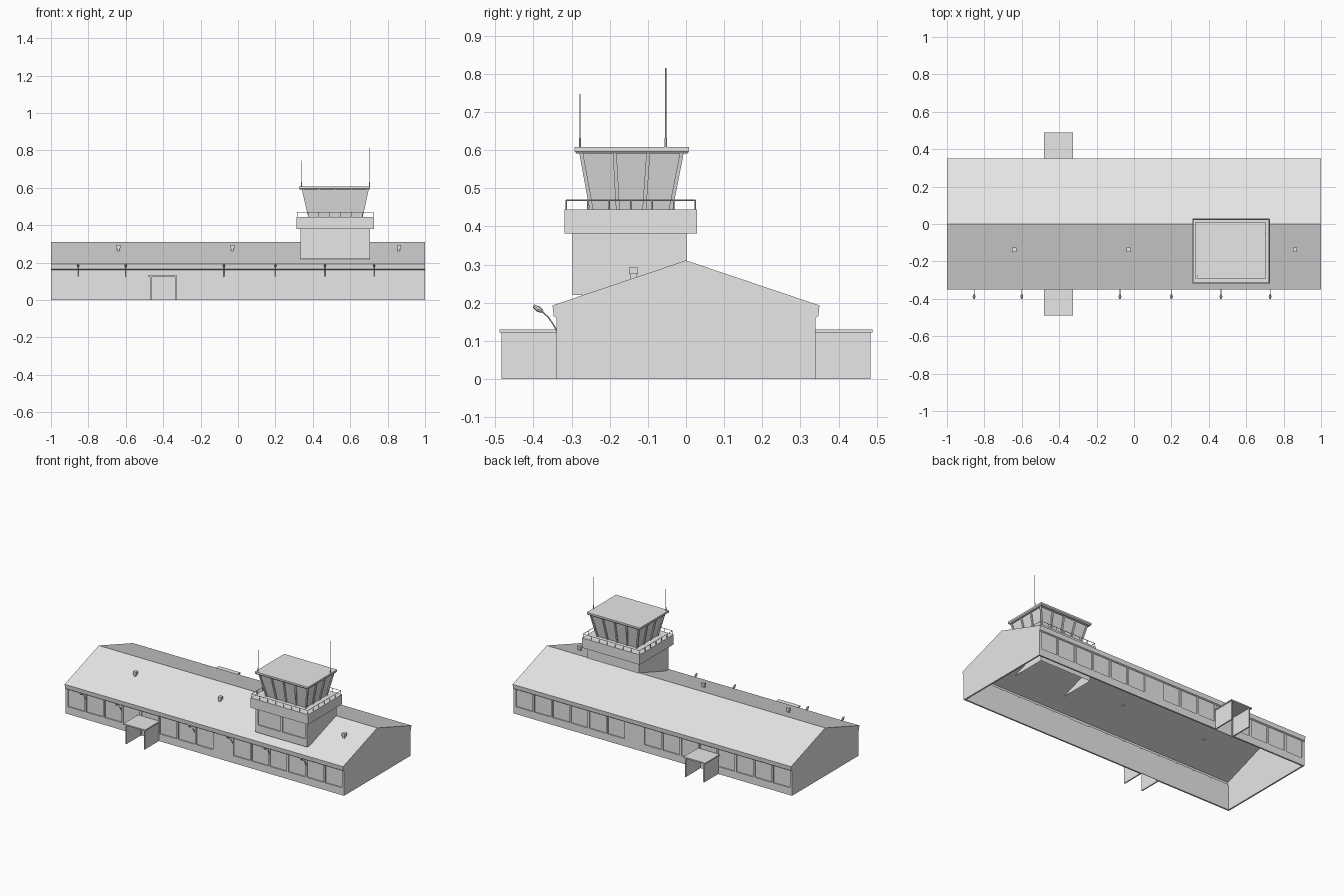
import bpy, bmesh
from mathutils import Vector

cube = bpy.data.objects.get("Cube")
if cube:
    bpy.data.objects.remove(cube, do_unlink=True)

grey = bpy.data.materials.new("light_grey")
grey.use_nodes = True
grey.diffuse_color = (0.8, 0.8, 0.8, 1)
grey.node_tree.nodes["Principled BSDF"].inputs["Base Color"].default_value = (0.8, 0.8, 0.8, 1)


def finish(name, bm):
    bmesh.ops.recalc_face_normals(bm, faces=bm.faces)
    mesh = bpy.data.meshes.new(name)
    bm.to_mesh(mesh)
    bm.free()
    mesh.materials.append(grey)
    obj = bpy.data.objects.new(name, mesh)
    bpy.context.collection.objects.link(obj)
    return obj


def add_frustum(bm, low, high, z0, z1, open_bottom=False):
    """Four-sided solid between two rectangles (x0, x1, y0, y1)."""
    rings = []
    for (x0, x1, y0, y1), z in ((low, z0), (high, z1)):
        rings.append([bm.verts.new((x, y, z)) for x, y in ((x0, y0), (x1, y0), (x1, y1), (x0, y1))])
    a, b = rings
    bm.faces.new(b)
    if not open_bottom:
        bm.faces.new(a[::-1])
    for i in range(4):
        j = (i + 1) % 4
        bm.faces.new((a[i], a[j], b[j], b[i]))


def add_box(bm, x0, x1, y0, y1, z0, z1):
    y0, y1 = sorted((y0, y1))
    add_frustum(bm, (x0, x1, y0, y1), (x0, x1, y0, y1), z0, z1)


def add_rod(bm, p, q, r0, r1=None, sides=6):
    """Straight round bar from p to q."""
    p, q = Vector(p), Vector(q)
    turn = (q - p).to_track_quat('Z', 'Y').to_matrix().to_4x4()
    turn.translation = (p + q) / 2
    bmesh.ops.create_cone(bm, cap_ends=True, segments=sides, radius1=r0,
                          radius2=r0 if r1 is None else r1, depth=(q - p).length, matrix=turn)


def add_extrusion(bm, profile, x0, x1):
    """Extrude a (y, z) profile along x."""
    face = bm.faces.new([bm.verts.new((x0, y, z)) for y, z in profile])
    out = bmesh.ops.extrude_face_region(bm, geom=[face])
    bmesh.ops.translate(bm, vec=(x1 - x0, 0, 0),
                        verts=[v for v in out["geom"] if isinstance(v, bmesh.types.BMVert)])


# Hollow pitched roof with deep eaves, closed by two gable walls
right = [(0.35, 0.193), (0.347, 0.165), (0.34, 0.16), (0.335, 0.185)]
left = [(-y, z) for y, z in reversed(right)]
bm = bmesh.new()
add_extrusion(bm, [(0, 0.311)] + right + [(0, 0.303)] + left, -0.999, 0.999)
finish("roof", bm)

gable = [(0, 0.311), (0.35, 0.193), (0.347, 0.165), (0.34, 0.16), (0.34, 0)]
gable += [(-y, z) for y, z in reversed(gable[1:])]
for name, x in (("left_gable", 0.99), ("right_gable", -1)):
    bm = bmesh.new()
    add_extrusion(bm, gable, x, x + 0.01)
    finish(name, bm)

# Long walls: bays of recessed windows, one door bay and one solid bay
BAYS, BAY, START = 15, 0.132, -0.99
DOOR, SOLID = 4, 8
for side, word in ((-1, "front"), (1, "back")):
    frame, panes, porch = bmesh.new(), bmesh.new(), bmesh.new()
    outer, inner = side * 0.34, side * 0.33
    for i in range(BAYS + 1):
        x = START + i * BAY
        add_box(frame, x - 0.006, x + 0.006, outer, inner, 0, 0.165)
    for i in range(BAYS):
        x0 = START + i * BAY + 0.006
        x1 = x0 + BAY - 0.012
        if i == SOLID:
            add_box(frame, x0, x1, outer, inner, 0, 0.165)
            continue
        sill = 0 if i == DOOR else 0.048
        if sill:
            add_box(frame, x0, x1, outer, inner, 0, sill)
        add_box(panes, x0, x1, side * 0.333, side * 0.33, sill, 0.17)
    finish(word + "_wall", frame)
    finish(word + "_windows", panes)
    # Entrance porch
    for x in (-0.47, -0.338):
        add_box(porch, x, x + 0.008, outer, side * 0.484, 0, 0.122)
    add_box(porch, -0.48, -0.325, outer, side * 0.489, 0.122, 0.13)
    finish(word + "_porch", porch)

# Curved lamps along the front eave
lamp_path = [(-0.338, 0.125), (-0.348, 0.143), (-0.361, 0.162), (-0.378, 0.178)]
for i, x in enumerate((-0.855, -0.6, -0.075, 0.2, 0.465, 0.728)):
    bm = bmesh.new()
    for p, q in zip(lamp_path, lamp_path[1:]):
        add_rod(bm, (x, *p), (x, *q), 0.0018)
    add_rod(bm, (x, -0.376, 0.177), (x, -0.387, 0.183), 0.004, 0.008, 8)
    add_rod(bm, (x, -0.387, 0.183), (x, -0.4, 0.192), 0.008, 0.004, 8)
    finish("lamp_%d" % (i + 1), bm)

# Small roof vents
for i, x in enumerate((-0.64, -0.03, 0.86)):
    bm = bmesh.new()
    add_box(bm, x - 0.007, x + 0.007, -0.145, -0.13, 0.25, 0.275)
    add_box(bm, x - 0.011, x + 0.011, -0.149, -0.126, 0.275, 0.293)
    finish("roof_vent_%d" % (i + 1), bm)

# Tower base with an open underside and two recessed front windows
bm = bmesh.new()
base = (0.335, 0.705, -0.297, 0.003)
add_frustum(bm, base, base, 0.22, 0.384, True)
front = min(bm.faces, key=lambda f: f.calc_center_median().y)
bm.faces.remove(front)
for x0, x1 in ((0.335, 0.35), (0.512, 0.528), (0.69, 0.705)):
    add_box(bm, x0, x1, -0.297, -0.287, 0.27, 0.384)
add_box(bm, 0.335, 0.705, -0.297, -0.287, 0.22, 0.27)
add_box(bm, 0.35, 0.69, -0.29, -0.287, 0.27, 0.384)
finish("tower_base", bm)

bm = bmesh.new()
add_box(bm, 0.312, 0.727, -0.319, 0.029, 0.381, 0.445)
finish("gallery", bm)

# Gallery railing
X0, X1, Y0, Y1 = 0.317, 0.722, -0.314, 0.024
bm = bmesh.new()
corners = [(X0, Y0), (X1, Y0), (X1, Y1), (X0, Y1)]
for i, (ax, ay) in enumerate(corners):
    bx, by = corners[(i + 1) % 4]
    add_rod(bm, (ax, ay, 0.469), (bx, by, 0.469), 0.0018)
    count = 7 if i % 2 == 0 else 6
    for k in range(count):
        t = k / count
        x, y = ax + (bx - ax) * t, ay + (by - ay) * t
        add_rod(bm, (x, y, 0.444), (x, y, 0.469), 0.0016)
finish("gallery_railing", bm)

# Control cab: flared glass body with sloping bars
low, high = (0.376, 0.666, -0.252, -0.036), (0.342, 0.698, -0.279, -0.007)


def shrink(rect, d):
    return (rect[0] + d, rect[1] - d, rect[2] + d, rect[3] - d)


bm = bmesh.new()
add_frustum(bm, shrink(low, 0.006), shrink(high, 0.006), 0.445, 0.593)
finish("cab_glass", bm)


def ring_point(rect, side, t):
    x0, x1, y0, y1 = rect
    pts = [(x0, y0), (x1, y0), (x1, y1), (x0, y1)]
    a, b = Vector(pts[side]), Vector(pts[(side + 1) % 4])
    return a.lerp(b, t)


bm = bmesh.new()
for side in range(4):
    panes = 4 if side % 2 == 0 else 3
    for k in range(panes):
        p = ring_point(shrink(low, 0.004), side, k / panes)
        q = ring_point(shrink(high, 0.004), side, k / panes)
        w = 0.005
        add_frustum(bm, (p.x - w, p.x + w, p.y - w, p.y + w),
                    (q.x - w, q.x + w, q.y - w, q.y + w), 0.445, 0.593)
finish("cab_bars", bm)

bm = bmesh.new()
top = (0.326, 0.707, -0.292, 0.008)
add_frustum(bm, shrink(top, 0.005), top, 0.591, 0.597)
add_frustum(bm, top, top, 0.597, 0.608)
finish("cab_roof", bm)

# Whip antennas with thicker sockets
for name, x, y, z in (("short_antenna", 0.339, -0.278, 0.747), ("tall_antenna", 0.703, -0.053, 0.815)):
    bm = bmesh.new()
    add_rod(bm, (x, y, 0.595), (x, y, 0.632), 0.003)
    add_rod(bm, (x, y, 0.63), (x, y, z), 0.0015)
    finish(name, bm)
